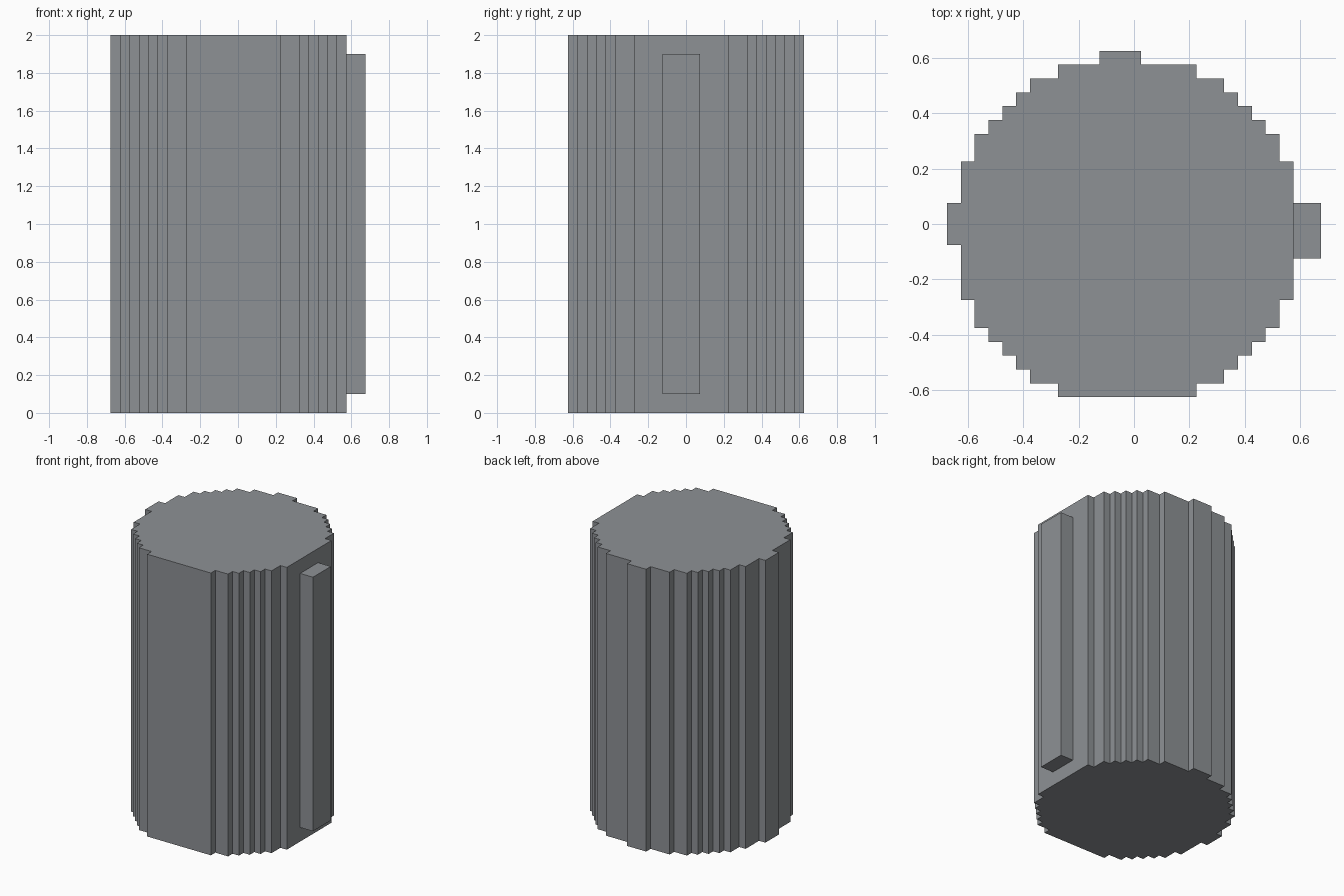
import bpy
import bmesh

if "Cube" in bpy.data.objects:
    bpy.data.objects.remove(bpy.data.objects["Cube"], do_unlink=True)

GREY = (0.27, 0.285, 0.30, 1.0)
grey = bpy.data.materials.new("steel grey")
grey.use_nodes = True
grey.diffuse_color = GREY
grey.node_tree.nodes["Principled BSDF"].inputs["Base Color"].default_value = GREY


def extrude_outline(name, outline, bottom, top):
    """Raise a closed counter-clockwise outline into a solid prism."""
    bm = bmesh.new()
    face = bm.faces.new([bm.verts.new((x, y, bottom)) for x, y in outline])
    raised = bmesh.ops.extrude_face_region(bm, geom=[face], use_keep_orig=True)
    verts = [v for v in raised["geom"] if isinstance(v, bmesh.types.BMVert)]
    bmesh.ops.translate(bm, verts=verts, vec=(0, 0, top - bottom))
    bmesh.ops.recalc_face_normals(bm, faces=bm.faces)
    mesh = bpy.data.meshes.new(name)
    bm.to_mesh(mesh)
    bm.free()
    mesh.materials.append(grey)
    obj = bpy.data.objects.new(name, mesh)
    bpy.context.collection.objects.link(obj)
    return obj


# Stepped quarter outline: outer corners joined by inner corners
corners = [(0.6, 0.25), (0.55, 0.35), (0.5, 0.4), (0.45, 0.45),
           (0.4, 0.5), (0.35, 0.55), (0.25, 0.6)]
quarter = [corners[0]]
for (x0, y0), (x1, y1) in zip(corners, corners[1:]):
    quarter += [(x1, y0), (x1, y1)]

# Shallow ribs on the back and on the model's right
back_rib = [(0.05, 0.6), (0.05, 0.65), (-0.1, 0.65), (-0.1, 0.6)]
side_rib = [(-0.6, 0.1), (-0.65, 0.1), (-0.65, -0.05), (-0.6, -0.05)]

# Stepped column, mirrored around its own centre
outline = (quarter + back_rib
           + [(-x, y) for x, y in reversed(quarter)] + side_rib
           + [(-x, -y) for x, y in quarter]
           + [(x, -y) for x, y in reversed(quarter)])
CENTRE = -0.025
extrude_outline("column", [(x + CENTRE, y + CENTRE) for x, y in outline], 0, 2)

# Shorter raised bar on the model's left
bar = [(0.575, -0.125), (0.675, -0.125), (0.675, 0.075), (0.575, 0.075)]
extrude_outline("side_bar", bar, 0.1, 1.9)
